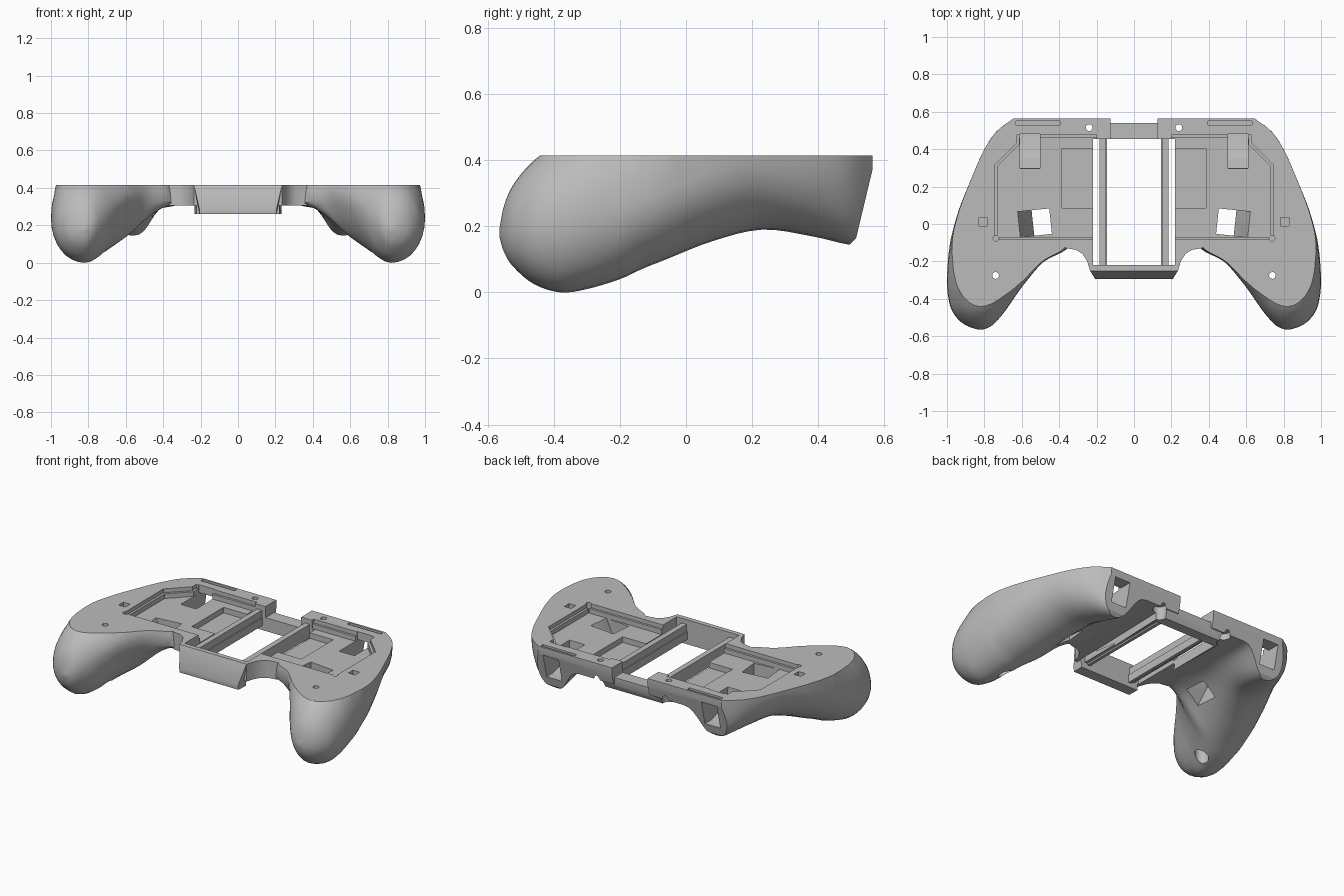
import bpy, bmesh, math
from mathutils import Vector, Matrix

cube = bpy.data.objects.get("Cube")
if cube:
    bpy.data.objects.remove(cube, do_unlink=True)

TOP = 0.415
grey = bpy.data.materials.new("matte_grey")
grey.use_nodes = True
grey.diffuse_color = (0.5, 0.5, 0.5, 1)
grey.node_tree.nodes["Principled BSDF"].inputs["Base Color"].default_value = (0.5, 0.5, 0.5, 1)


def make(name, bm):
    bmesh.ops.recalc_face_normals(bm, faces=bm.faces)
    mesh = bpy.data.meshes.new(name)
    bm.to_mesh(mesh)
    bm.free()
    mesh.materials.append(grey)
    ob = bpy.data.objects.new(name, mesh)
    bpy.context.collection.objects.link(ob)
    return ob


def prism(name, pts, lo, hi, axis="z"):
    """Extrude a 2D outline along the given axis."""
    place = {"x": lambda p, t: (t, p[0], p[1]),
             "y": lambda p, t: (p[0], t, p[1]),
             "z": lambda p, t: (p[0], p[1], t)}[axis]
    bm = bmesh.new()
    a, b = [[bm.verts.new(place(p, t)) for p in pts] for t in (lo, hi)]
    bm.faces.new(a)
    bm.faces.new(b)
    for i in range(len(pts)):
        j = (i + 1) % len(pts)
        bm.faces.new((a[i], a[j], b[j], b[i]))
    return make(name, bm)


def box(name, x, y, z):
    return prism(name, [(x[0], y[0]), (x[1], y[0]), (x[1], y[1]), (x[0], y[1])], *z)


def rod(name, x, y, r, lo, hi):
    ring = [(x + r * math.cos(t * math.pi / 12), y + r * math.sin(t * math.pi / 12)) for t in range(24)]
    return prism(name, ring, lo, hi)


def mirrored(ob):
    bm = bmesh.new()
    bm.from_mesh(ob.data)
    bmesh.ops.scale(bm, vec=(-1, 1, 1), verts=bm.verts)
    return make(ob.name + "_mirror", bm)


def combine(body, tool, op, both=False):
    """Apply a boolean, optionally also with the tool's mirror image."""
    for t in ([tool, mirrored(tool)] if both else [tool]):
        mod = body.modifiers.new("boolean", "BOOLEAN")
        mod.operation, mod.solver, mod.object = op, "EXACT", t
        bpy.context.view_layer.objects.active = body
        bpy.ops.object.modifier_apply(modifier=mod.name)
        bpy.data.objects.remove(t, do_unlink=True)


def bezier(p, n=8):
    out = []
    for i in range(n):
        t = i / n
        s = 1 - t
        out.append([s**3 * a + 3 * s * s * t * b + 3 * s * t * t * c + t**3 * d for a, b, c, d in zip(*p)])
    return out


def section(y, xi, zi, a, xr, zr, xo, zo, zt):
    """Closed ring: inner edge, bottom ridge, outer edge, crown."""
    w, h, k = xr - xi, zi - zr, 0.56
    ring = bezier([(xi, zi), (xi + a * w, zi - (0.5 - a) * h), (xr - 0.45 * w, zr), (xr, zr)])
    for p, q, flat in (((xr, zr), (xo, zo), True), ((xo, zo), (xr, zt), False), ((xr, zt), (xi, zi), True)):
        c = (q[0], p[1]) if flat else (p[0], q[1])
        ring += bezier([p, [u + k * (v - u) for u, v in zip(p, c)],
                        [u + k * (v - u) for u, v in zip(q, c)], q])
    return [(x, y, z) for x, z in ring]


# Hand grips: lofted from the rear shoulder to the grip tip
# y, inner x z, inner flatness, ridge x z, outer x z, crown z
rows = [
    (0.62, 0.37, 0.305, 0.5, 0.54, 0.14, 0.56, 0.40, 1.0),
    (0.56, 0.37, 0.305, 0.5, 0.55, 0.14, 0.65, 0.40, 1.0),
    (0.49, 0.37, 0.305, 0.5, 0.56, 0.145, 0.74, 0.40, 1.0),
    (0.38, 0.36, 0.305, 0.5, 0.58, 0.17, 0.81, 0.40, 1.0),
    (0.23, 0.34, 0.305, 0.5, 0.63, 0.19, 0.875, 0.40, 1.0),
    (0.08, 0.34, 0.305, 0.5, 0.69, 0.155, 0.935, 0.36, 0.9),
    (-0.06, 0.34, 0.305, 0.45, 0.75, 0.10, 0.975, 0.31, 0.75),
    (-0.135, 0.36, 0.32, 0.35, 0.77, 0.07, 0.988, 0.28, 0.65),
    (-0.20, 0.48, 0.36, 0.15, 0.79, 0.04, 0.995, 0.26, 0.58),
    (-0.30, 0.57, 0.35, 0.1, 0.81, 0.01, 1.0, 0.24, 0.51),
    (-0.38, 0.63, 0.31, 0.05, 0.82, 0.0, 0.995, 0.22, 0.455),
    (-0.46, 0.685, 0.26, 0.0, 0.82, 0.025, 0.975, 0.20, 0.40),
    (-0.52, 0.735, 0.22, 0.0, 0.82, 0.075, 0.93, 0.19, 0.33),
    (-0.55, 0.77, 0.20, 0.0, 0.82, 0.12, 0.88, 0.185, 0.265),
    (-0.565, 0.81, 0.185, 0.0, 0.82, 0.17, 0.83, 0.18, 0.19),
]
bm = bmesh.new()
loops = []
for i in range(len(rows) - 1):
    p = [rows[max(0, min(len(rows) - 1, i + d))] for d in (-1, 0, 1, 2)]
    for s in range(5 if i == len(rows) - 2 else 4):
        t = s / 4
        vals = [0.5 * (2 * b + (c - a) * t + (2 * a - 5 * b + 4 * c - d) * t * t
                       + (3 * b - a - 3 * c + d) * t**3) for a, b, c, d in zip(*p)]
        loops.append([bm.verts.new(v) for v in section(*vals)])
for a, b in zip(loops, loops[1:]):
    for i in range(len(a)):
        j = (i + 1) % len(a)
        bm.faces.new((a[i], a[j], b[j], b[i]))
bm.faces.new(loops[0])
bm.faces.new(loops[-1])
body = make("controller_shell", bm)
combine(body, mirrored(body), "UNION")

# Middle deck with filleted front corners, and the deeper window frame
half = [(0.235, -0.25), (0.25, -0.2), (0.275, -0.16), (0.31, -0.138), (0.36, -0.13), (0.46, -0.09), (0.46, 0.6)]
deck = prism("deck", half + [(-x, y) for x, y in reversed(half)], 0.305, 0.6)
combine(body, deck, "UNION")
frame = prism("window_frame", [(-0.23, 0.6), (-0.25, TOP), (-0.295, 0.29), (-0.29, 0.26),
                               (0.52, 0.26), (0.55, 0.32), (0.55, 0.6)], -0.235, 0.235, "x")
bm = bmesh.new()
bm.from_mesh(frame.data)
for v in bm.verts:  # narrow the lower front edge
    if v.co.y < -0.27:
        v.co.x *= 0.88
bm.to_mesh(frame.data)
bm.free()
combine(body, frame, "UNION")

# Trim the flat top and the leaning rear wall
combine(body, box("top_trim", (-2, 2), (-2, 2), (TOP, 2)), "DIFFERENCE")
combine(body, prism("rear_trim", [(0.567, 0.7), (0.564, 0.37), (0.515, 0.165), (0.49, 0.14),
                                  (0.48, -0.2), (0.9, -0.2), (0.9, 0.7)], -1.5, 1.5, "x"), "DIFFERENCE")

# Window opening and rear notch
combine(body, box("window", (-0.22, 0.22), (-0.22, 0.455), (0, 1)), "DIFFERENCE")
combine(body, box("rear_notch", (-0.125, 0.125), (0.44, 0.7), (0.345, 1)), "DIFFERENCE")
combine(body, box("rear_gap", (-0.125, 0.125), (0.54, 0.7), (0, 1)), "DIFFERENCE")

# Stepped board recess on each side
for d, z in ((0, 0.39), (0.014, 0.36)):
    pts = [(0.2, d - 0.083), (0.745 - d, d - 0.083), (0.745 - d, 0.315 - d / 2),
           (0.625 - d, 0.435 - d / 2), (0.625 - d, 0.475 - d), (0.2, 0.475 - d)]
    combine(body, prism("recess", pts, z, 1), "DIFFERENCE", True)
combine(body, rod("corner_relief", 0.738, -0.077, 0.015, 0.36, 1), "DIFFERENCE", True)

# Pockets, slots, trigger ports and angled side ports
combine(body, box("pocket", (0.21, 0.385), (0.085, 0.405), (0.325, 1)), "DIFFERENCE", True)
combine(body, box("square_socket", (0.783, 0.83), (-0.012, 0.035), (0.36, 1)), "DIFFERENCE", True)
combine(body, box("rear_slot", (0.395, 0.632), (0.53, 0.552), (0.375, 1)), "DIFFERENCE", True)
combine(body, prism("trigger_port", [(0.285, 0.6), (0.48, 0.6), (0.48, 0.365), (0.7, 0.365), (0.7, 0.215),
                                     (0.46, 0.215), (0.35, 0.25), (0.3, 0.31)], 0.502, 0.61, "x"),
        "DIFFERENCE", True)
port = prism("side_port", [(0.445, 0.6), (0.615, 0.6), (0.615, 0.36), (0.535, 0.2), (0.535, -0.1),
                           (0.445, -0.1)], -0.062, 0.075, "y")
pivot = Vector((0.53, 0, 0))
port.data.transform(Matrix.Translation(pivot) @ Matrix.Rotation(math.radians(-6), 4, "Z")
                    @ Matrix.Translation(-pivot))
combine(body, port, "DIFFERENCE", True)

# Screw holes with counterbores underneath
for x, y, bore in ((0.74, -0.275, 0.3), (0.24, 0.515, 0.345)):
    combine(body, rod("screw_hole", x, y, 0.018, -0.1, 1), "DIFFERENCE", True)
    combine(body, rod("counterbore", x, y, 0.04, -0.1, bore), "DIFFERENCE", True)

# Rails across the window
for side in (-1, 1):
    lo, hi = sorted((side * 0.15, side * 0.185))
    rail = box("window_rail", (lo, hi), (-0.235, 0.465), (0.3, 0.385))
    lo, hi = sorted((side * 0.145, side * 0.165))
    foot = box("rail_lip", (lo, hi), (-0.235, 0.465), (0.29, 0.34))
    combine(rail, foot, "UNION")

body.select_set(True)
bpy.context.view_layer.objects.active = body
bpy.ops.object.shade_smooth_by_angle(angle=math.radians(30))
